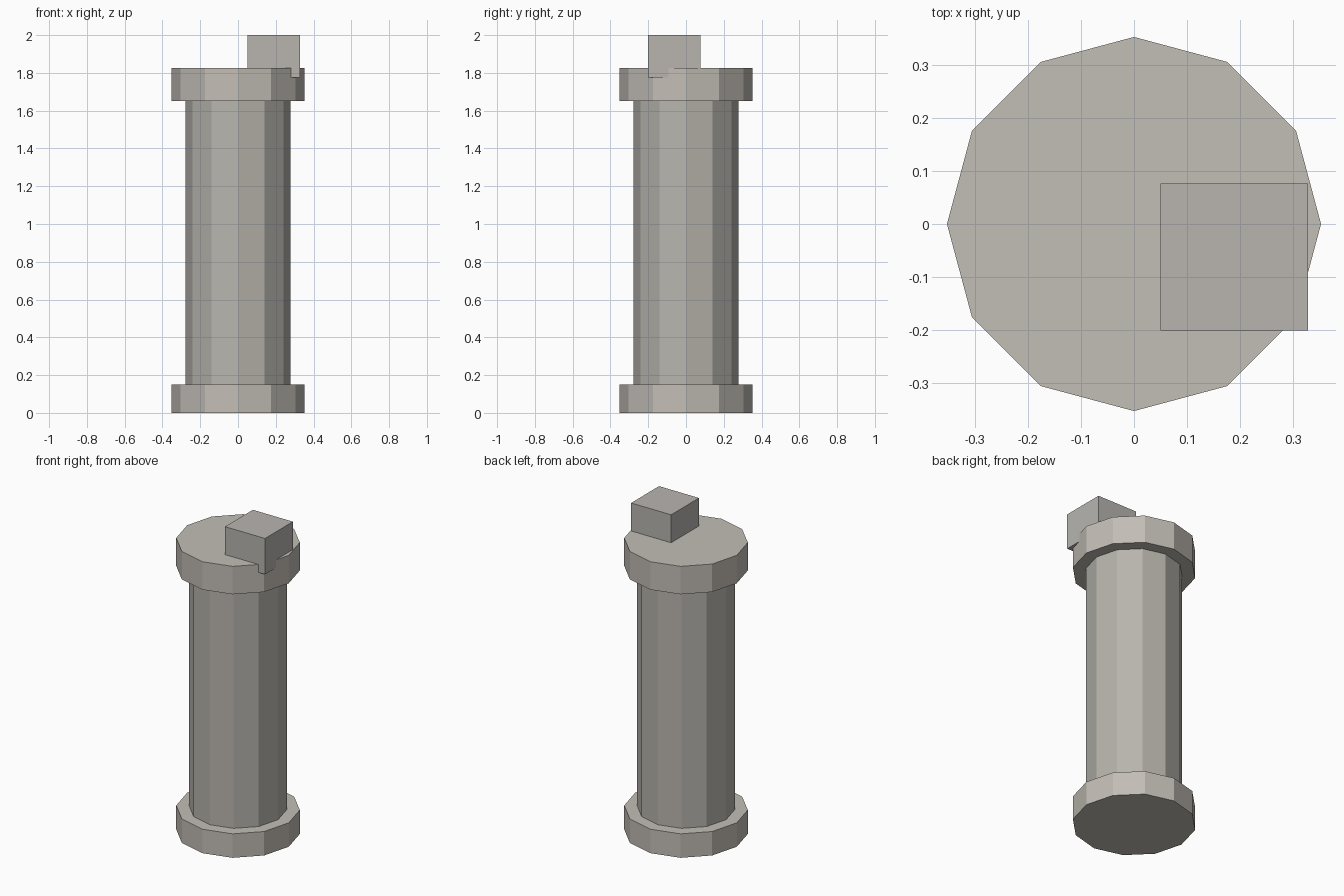
import bpy

if "Cube" in bpy.data.objects:
    bpy.data.objects.remove(bpy.data.objects["Cube"])


def paint(ob, name, rgb):
    mat = bpy.data.materials.new(name)
    mat.diffuse_color = (*rgb, 1)
    mat.use_nodes = True
    mat.node_tree.nodes["Principled BSDF"].inputs["Base Color"].default_value = mat.diffuse_color
    ob.data.materials.append(mat)


def drum(name, radius, z0, z1, rgb):
    """Upright 12-sided prism with a vertex on the +x and +y axes."""
    bpy.ops.mesh.primitive_cylinder_add(vertices=12, radius=radius, depth=z1 - z0,
                                        location=(0, 0, (z0 + z1) / 2))
    ob = bpy.context.object
    ob.name = name
    paint(ob, name + "_stone", rgb)


def box(name, lo, hi, rgb):
    """Axis-aligned box between two corners."""
    centre = [(a + b) / 2 for a, b in zip(lo, hi)]
    bpy.ops.mesh.primitive_cube_add(size=1, location=centre)
    ob = bpy.context.object
    ob.name = name
    ob.scale = [b - a for a, b in zip(lo, hi)]
    bpy.ops.object.transform_apply(location=False, rotation=False, scale=True)
    paint(ob, name + "_stone", rgb)


# Column: base, shaft sunk slightly into both ends, and capital
drum("base", 0.352, 0.0, 0.15, (0.54, 0.51, 0.465))
drum("shaft", 0.278, 0.1, 1.7, (0.48, 0.46, 0.42))
drum("capital", 0.352, 1.65, 1.825, (0.54, 0.51, 0.465))

# Off-centre block sunk into the capital, its front right corner overhanging
box("top_block", (0.05, -0.2, 1.775), (0.327, 0.076, 2.0), (0.48, 0.46, 0.435))
